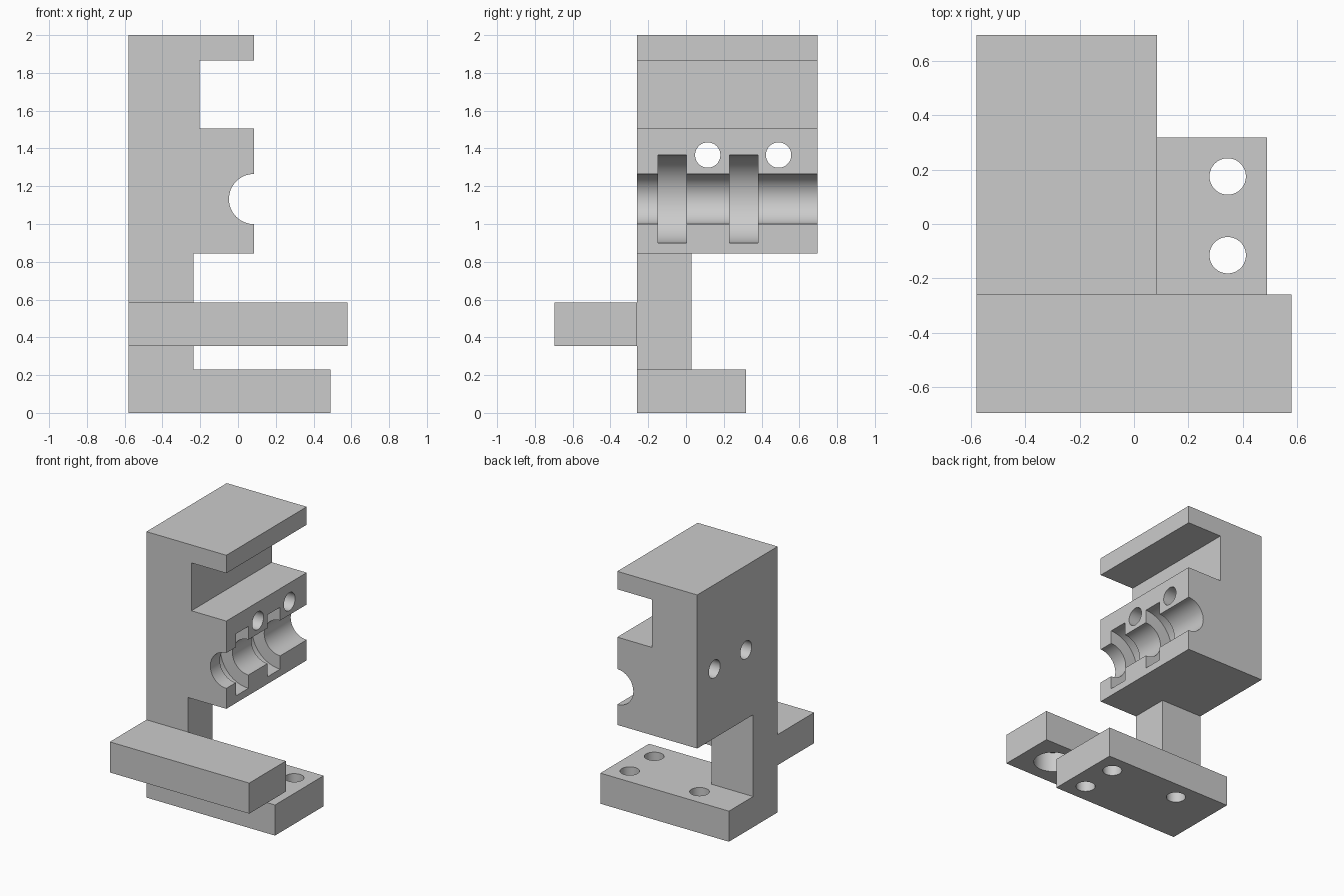
import bpy
import bmesh
from math import radians
from mathutils import Matrix, Vector

cube = bpy.data.objects.get("Cube")
if cube:
    bpy.data.objects.remove(cube, do_unlink=True)

grey = bpy.data.materials.new("plain grey")
grey.use_nodes = True
COLOUR = (0.6, 0.6, 0.6, 1)
grey.diffuse_color = COLOUR
grey.node_tree.nodes["Principled BSDF"].inputs["Base Color"].default_value = COLOUR


def make_object(name, bm):
    bmesh.ops.recalc_face_normals(bm, faces=bm.faces)
    mesh = bpy.data.meshes.new(name)
    bm.to_mesh(mesh)
    bm.free()
    mesh.materials.append(grey)
    obj = bpy.data.objects.new(name, mesh)
    bpy.context.collection.objects.link(obj)
    return obj


def extrude_profile(name, points, y0, y1):
    """Extrude an (x, z) outline along y."""
    bm = bmesh.new()
    face = bm.faces.new([bm.verts.new((x, y0, z)) for x, z in points])
    new = bmesh.ops.extrude_face_region(bm, geom=[face])["geom"]
    verts = [v for v in new if isinstance(v, bmesh.types.BMVert)]
    bmesh.ops.translate(bm, verts=verts, vec=(0, y1 - y0, 0))
    return make_object(name, bm)


def box(name, x0, x1, y0, y1, z0, z1):
    return extrude_profile(name, [(x0, z0), (x1, z0), (x1, z1), (x0, z1)], y0, y1)


def drill(target, centre, radius, length, axis):
    """Cut a round hole or groove out of the target."""
    bm = bmesh.new()
    turn = Vector((0, 0, 1)).rotation_difference(Vector(axis)).to_matrix().to_4x4()
    bmesh.ops.create_cone(bm, cap_ends=True, segments=64, radius1=radius,
                          radius2=radius, depth=length,
                          matrix=Matrix.Translation(centre) @ turn)
    cutter = make_object("cutter", bm)
    cutter.hide_render = True
    mod = target.modifiers.new("drill", 'BOOLEAN')
    mod.operation = 'DIFFERENCE'
    mod.solver = 'EXACT'
    mod.object = cutter
    bpy.context.view_layer.objects.active = target
    bpy.ops.object.modifier_apply(modifier=mod.name)
    bpy.data.objects.remove(cutter, do_unlink=True)


X, Y, Z = (1, 0, 0), (0, 1, 0), (0, 0, 1)
BACK, FACE, FRONT = -0.58, 0.085, -0.26
HOLE = 0.067

# Upper block with its slot
block = extrude_profile("clamp_block", [
    (BACK, 0.845), (FACE, 0.845), (FACE, 1.505), (-0.205, 1.505),
    (-0.205, 1.865), (FACE, 1.865), (FACE, 2), (BACK, 2)], FRONT, 0.695)

# Half-round channel, two wider ring grooves and two cross holes
drill(block, (FACE, 0.2, 1.132), 0.133, 2, Y)
for y in (-0.072, 0.305):
    drill(block, (FACE, y, 1.132), 0.233, 0.15, Y)
for y in (0.115, 0.49):
    drill(block, (-0.25, y, 1.365), HOLE, 2, X)

# Column and drilled foot
column = box("column", BACK, -0.235, FRONT, 0.03, 0.23, 0.845)
foot = box("foot_plate", BACK, 0.49, FRONT, 0.318, 0, 0.23)
for x, y in ((0.345, 0.175), (0.345, -0.115), (-0.235, 0.175)):
    drill(foot, (x, y, 0.1), HOLE, 1, Z)

# Front arm with a blind hole underneath
arm = box("front_arm", BACK, 0.58, -0.695, FRONT, 0.355, 0.585)
drill(arm, (0.345, -0.47, 0.355), 0.133, 0.3, Z)

# Smooth the bores, keep the edges sharp
bpy.ops.object.select_all(action='DESELECT')
for part in (block, column, foot, arm):
    part.select_set(True)
bpy.context.view_layer.objects.active = block
bpy.ops.object.shade_smooth_by_angle(angle=radians(30))
